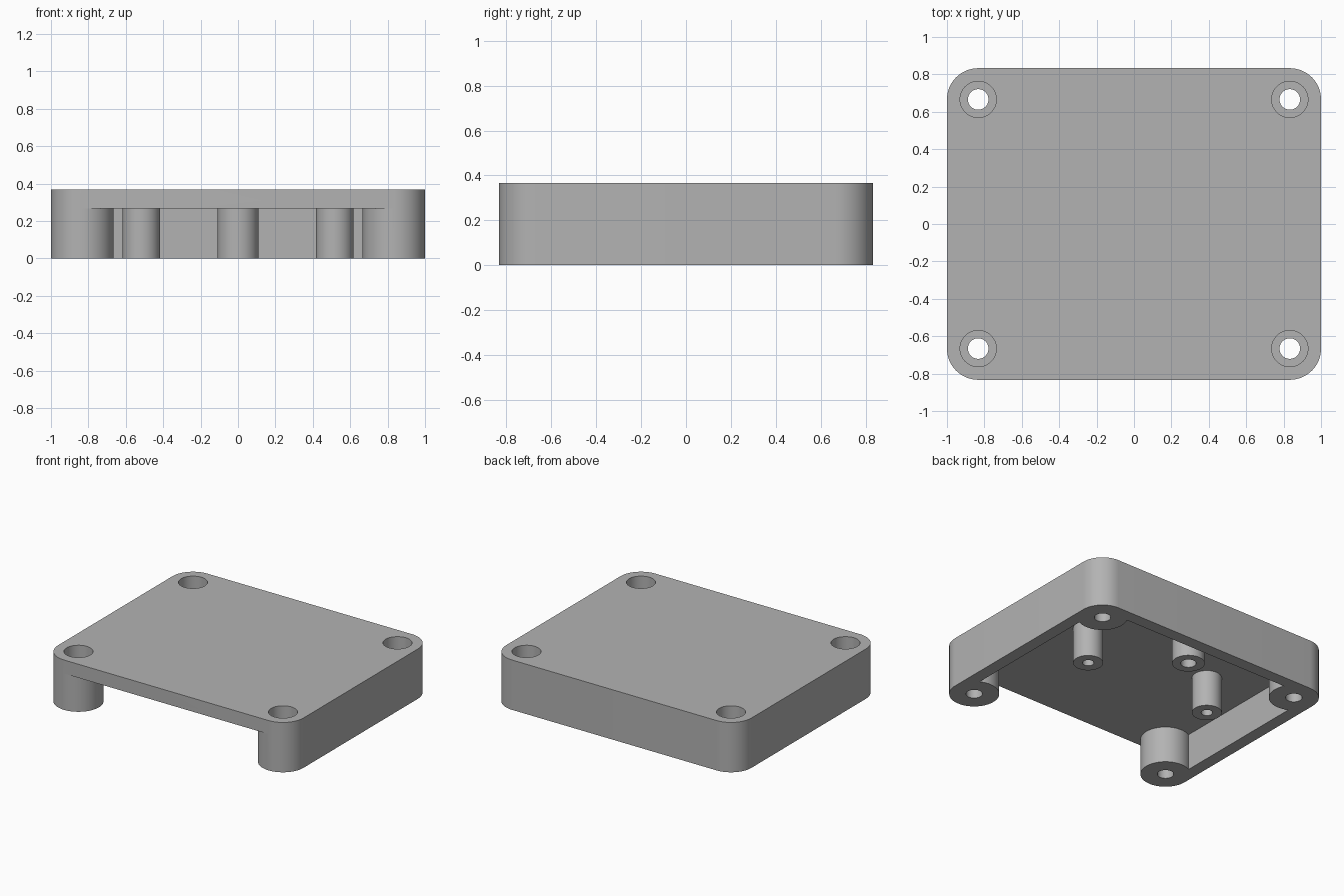
import bpy, bmesh
from math import sin, cos, pi, radians, acos, asin

cube = bpy.data.objects.get("Cube")
if cube:
    bpy.data.objects.remove(cube, do_unlink=True)

# Main dimensions
HX, HY, H = 1.0, 0.833, 0.367       # half width, half depth, height
R = 0.167                           # corner and post radius
CX, CY = HX - R, HY - R             # corner post centres
WALL, ROOF = 0.09, 0.267            # wall thickness, underside of the top plate

grey = bpy.data.materials.new("plain grey")
grey.use_nodes = True
colour = (0.45, 0.45, 0.45, 1)
grey.diffuse_color = colour
grey.node_tree.nodes["Principled BSDF"].inputs["Base Color"].default_value = colour


def arc(cx, cy, r, start, end, steps):
    angles = [start + (end - start) * i / steps for i in range(steps + 1)]
    return [(cx + r * cos(a), cy + r * sin(a)) for a in angles]


def prism(name, outline, z0, z1):
    """Extrude a closed outline from z0 to z1."""
    bm = bmesh.new()
    face = bm.faces.new([bm.verts.new((x, y, z0)) for x, y in outline])
    top = bmesh.ops.extrude_face_region(bm, geom=[face])["geom"]
    bmesh.ops.translate(bm, vec=(0, 0, z1 - z0),
                        verts=[v for v in top if isinstance(v, bmesh.types.BMVert)])
    bmesh.ops.recalc_face_normals(bm, faces=bm.faces[:])
    mesh = bpy.data.meshes.new(name)
    bm.to_mesh(mesh)
    bm.free()
    mesh.materials.append(grey)
    obj = bpy.data.objects.new(name, mesh)
    bpy.context.collection.objects.link(obj)
    return obj


def rod(name, x, y, r, z0, z1):
    return prism(name, arc(x, y, r, 0, 2 * pi, 48)[:-1], z0, z1)


def activate(obj):
    bpy.ops.object.select_all(action="DESELECT")
    obj.select_set(True)
    bpy.context.view_layer.objects.active = obj


def cut(obj, cutter):
    mod = obj.modifiers.new("cut", "BOOLEAN")
    mod.operation, mod.solver, mod.object = "DIFFERENCE", "EXACT", cutter
    activate(obj)
    bpy.ops.object.modifier_apply(modifier=mod.name)
    bpy.data.objects.remove(cutter, do_unlink=True)


def smooth(obj):
    activate(obj)
    bpy.ops.object.shade_smooth_by_angle(angle=radians(30))


# Rounded block
outline = []
for i, (sx, sy) in enumerate([(1, 1), (-1, 1), (-1, -1), (1, -1)]):
    outline += arc(sx * CX, sy * CY, R, i * pi / 2, (i + 1) * pi / 2, 16)
cover = prism("cover", outline, 0, H)

# Cavity below the plate, open at the front and flowing around the corner posts
side = acos((R - WALL) / R)
back = asin((R - WALL) / R)
half = [(-CX, -HY - 0.2)]
half += arc(-CX, -CY, R, -pi / 2, pi - side, 36)
half += arc(-CX, CY, R, side - pi, back, 28)
cavity = prism("cavity_cutter", half + [(-x, y) for x, y in reversed(half)], -0.1, ROOF)
cut(cover, cavity)

# Screw holes with wide recesses from the top
for sx in (-1, 1):
    for sy in (-1, 1):
        cut(cover, rod("hole_cutter", sx * CX, sy * CY, 0.055, -0.1, H + 0.1))
        cut(cover, rod("recess_cutter", sx * CX, sy * CY, 0.097, 0.167, H + 0.1))
smooth(cover)

# Hollow studs hanging from the plate
for name, x, y, r, bore in [("right_stud", -0.517, 0.14, 0.1, 0.038),
                            ("left_stud", 0.517, 0.14, 0.1, 0.038),
                            ("back_stud", 0, 0.565, 0.109, 0.052)]:
    stud = rod(name, x, y, r, 0, ROOF + 0.02)
    cut(stud, rod("bore_cutter", x, y, bore, -0.1, ROOF + 0.1))
    smooth(stud)
